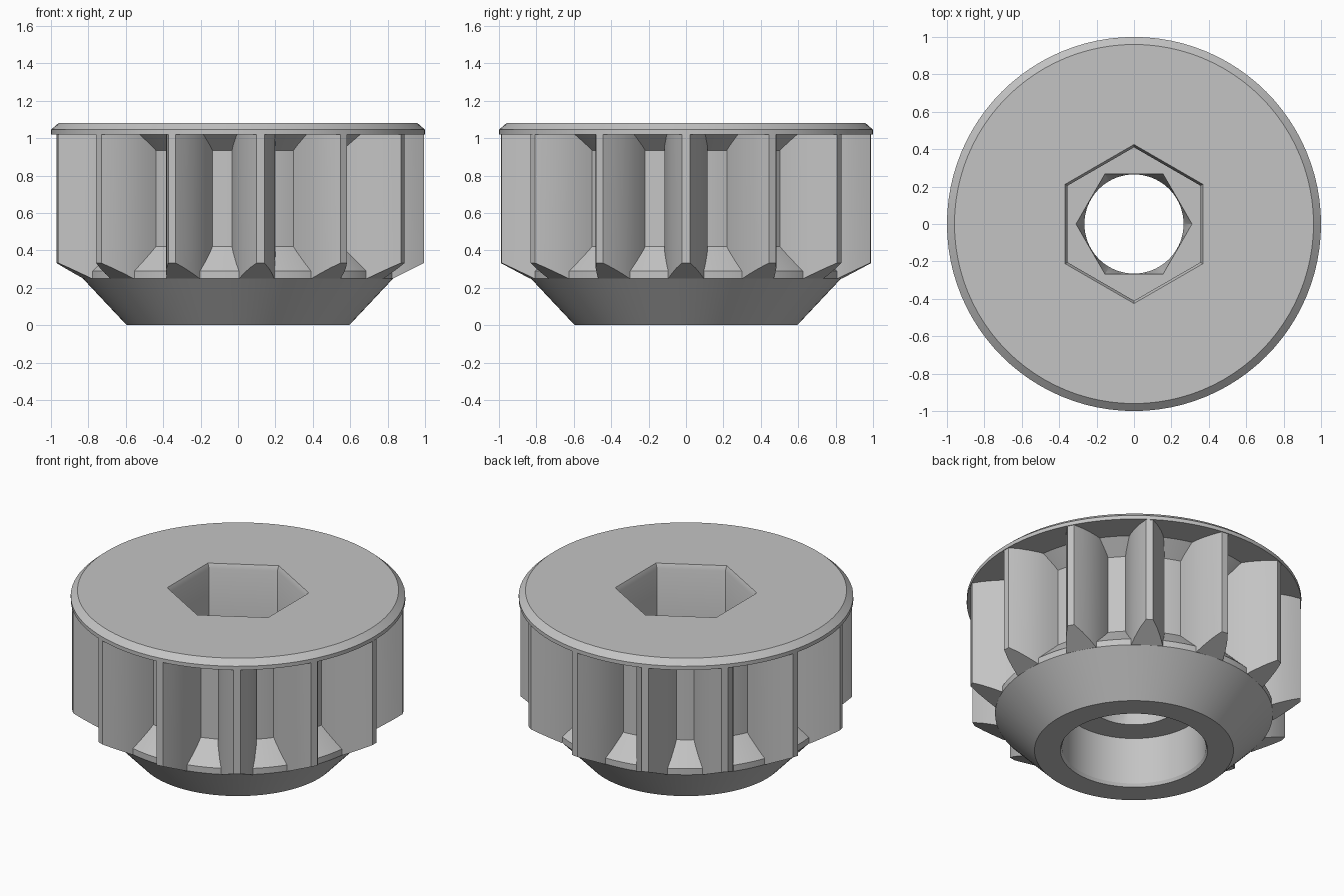
import bpy, bmesh
from math import sin, cos, pi, radians, degrees

cube = bpy.data.objects.get("Cube")
if cube:
    bpy.data.objects.remove(cube, do_unlink=True)

SEGMENTS = 96
TEETH = 13
TOP = 1.08          # upper face of the flange
FLANGE = 1.02       # underside of the flange
SHOULDER = 0.83     # widest radius of the lower cone

steel = bpy.data.materials.new("grey steel")
steel.use_nodes = True
grey = (0.55, 0.55, 0.55, 1)
steel.diffuse_color = grey
steel.node_tree.nodes["Principled BSDF"].inputs["Base Color"].default_value = grey


def finish(bm, name):
    """Turn a bmesh into a shaded object with sharp creases."""
    bmesh.ops.recalc_face_normals(bm, faces=bm.faces)
    mesh = bpy.data.meshes.new(name)
    bm.to_mesh(mesh)
    bm.free()
    mesh.materials.append(steel)
    obj = bpy.data.objects.new(name, mesh)
    bpy.context.collection.objects.link(obj)
    bpy.ops.object.select_all(action='DESELECT')
    obj.select_set(True)
    bpy.context.view_layer.objects.active = obj
    bpy.ops.object.shade_smooth_by_angle(angle=radians(25))
    return obj


def circle(radius):
    return lambda a: radius


def hexagon(corner, turn):
    """Radius of a hexagon whose first corner is at the angle turn, in degrees."""
    def radius(a):
        off = (degrees(a) - turn) % 60 - 30
        return corner * cos(pi / 6) / cos(radians(off))
    return radius


# Hub: one closed section swept round the axis, from the cone up and down the bore
section = [
    (circle(0.595), 0),
    (circle(SHOULDER), 0.25),
    (circle(SHOULDER), 0.29),
    (circle(0.70), 0.42),
    (circle(0.70), 0.935),
    (circle(0.80), FLANGE),
    (circle(1.0), FLANGE),
    (circle(1.0), 1.045),
    (circle(0.96), TOP),
    (hexagon(0.425, 30), TOP),
    (hexagon(0.41, 30), 1.05),
    (hexagon(0.41, 30), 0.55),
    (hexagon(0.31, 0), 0.55),
    (circle(0.265), 0.40),
    (circle(0.265), 0.33),
    (circle(0.43), 0.33),
    (circle(0.43), 0.02),
    (circle(0.44), 0),
]
bm = bmesh.new()
angles = [2 * pi * i / SEGMENTS for i in range(SEGMENTS)]
rings = [[bm.verts.new((f(a) * cos(a), f(a) * sin(a), z)) for a in angles]
         for f, z in section]
for k, ring in enumerate(rings):
    above = rings[(k + 1) % len(rings)]
    for i in range(SEGMENTS):
        j = (i + 1) % SEGMENTS
        bm.faces.new((ring[i], ring[j], above[j], above[i]))
finish(bm, "hub")

# Teeth: curved flanks given as radius and half thickness, with a bevelled foot
flank = [(0.66, 0.118), (0.72, 0.114), (0.78, 0.105), (SHOULDER, 0.094),
         (0.88, 0.077), (0.94, 0.052), (0.995, 0.021)]
bm = bmesh.new()
for t in range(TEETH):
    a = 2 * pi * t / TEETH
    rows = []
    for r, half in flank:
        foot = 0.25 + max(0, r - SHOULDER) * 0.5
        rows.append([bm.verts.new((r * cos(a) - s * sin(a), r * sin(a) + s * cos(a), z))
                     for s, z in ((-half, foot), (half, foot),
                                  (half, FLANGE), (-half, FLANGE))])
    for low, high in zip(rows, rows[1:]):
        for i in range(4):
            j = (i + 1) % 4
            bm.faces.new((low[i], low[j], high[j], high[i]))
    bm.faces.new(rows[0])
    bm.faces.new(rows[-1])
finish(bm, "teeth")
